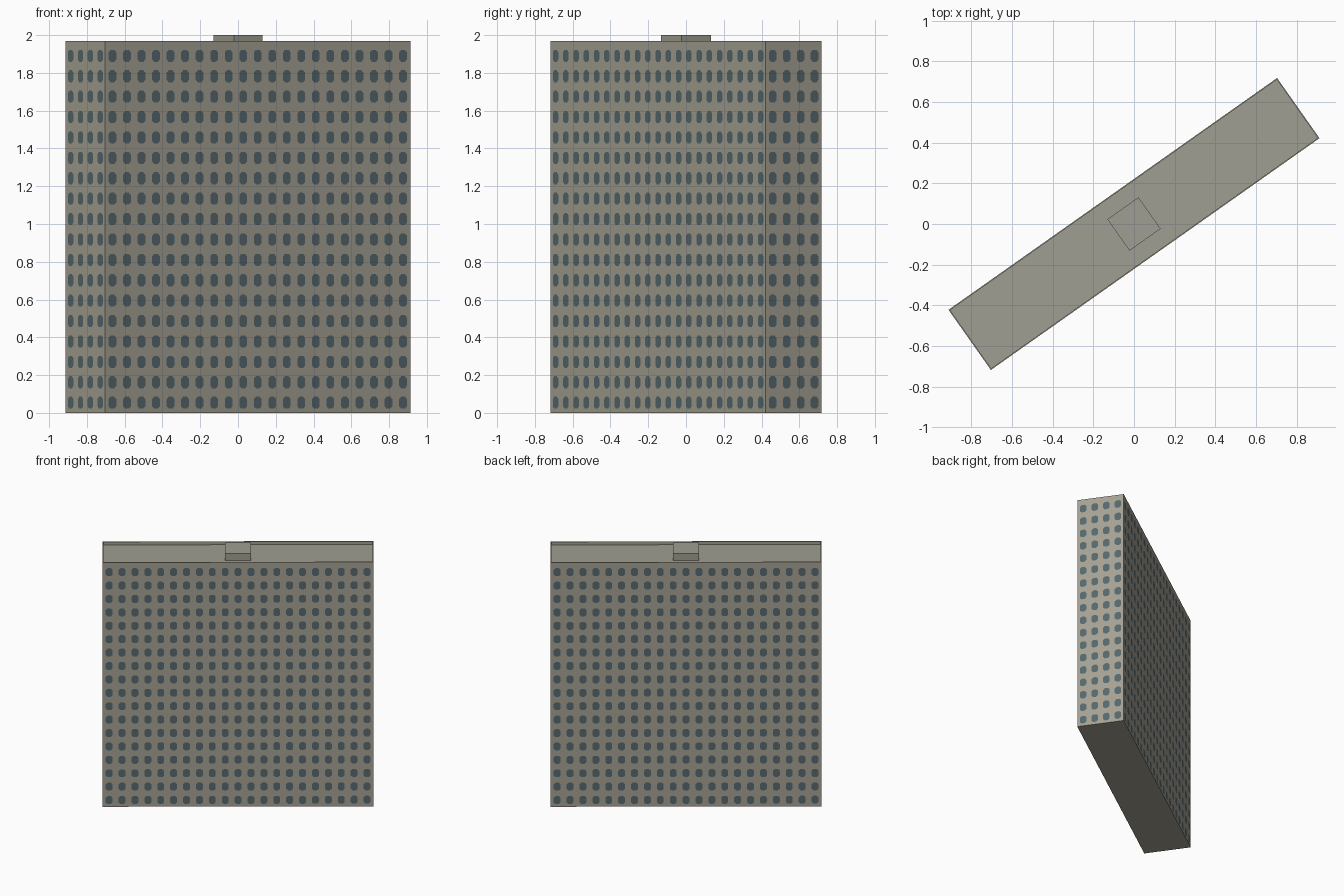
import bpy, bmesh, math
from mathutils import Vector, Matrix

if "Cube" in bpy.data.objects:
    bpy.data.objects.remove(bpy.data.objects["Cube"])

L, W = 1.977, 0.362            # slab length and depth
ROOF, TOP = 1.944, 1.969       # roof deck and parapet top
ROWS = 18
RIM = 0.006
TURN = Matrix.Rotation(math.radians(35.2), 4, 'Z')


def material(name, rgb):
    m = bpy.data.materials.new(name)
    lin = [((c / 255 + 0.055) / 1.055) ** 2.4 for c in rgb]
    m.diffuse_color = (*lin, 1)
    m.use_nodes = True
    m.node_tree.nodes["Principled BSDF"].inputs["Base Color"].default_value = m.diffuse_color
    return m


wall_mat = material("warm grey wall", (165, 161, 147))
glass_mat = material("slate window", (86, 104, 109))
roof_mat = material("grey roof", (160, 159, 146))


def finish(name, bm, mats):
    bmesh.ops.remove_doubles(bm, verts=bm.verts, dist=1e-5)
    bm.transform(TURN)
    me = bpy.data.meshes.new(name)
    bm.to_mesh(me)
    bm.free()
    for m in mats:
        me.materials.append(m)
    ob = bpy.data.objects.new(name, me)
    bpy.context.collection.objects.link(ob)


def add_face(bm, pts, mat=0):
    bm.faces.new([bm.verts.new(p) for p in pts]).material_index = mat


def window_wall(bm, start, direction, length, cols):
    """Wall of cells, each holding a cut-cornered window face."""
    cw, ch = length / cols, ROOF / ROWS
    hw, hh, c = 0.025, 0.032, 0.013

    def P(u, z):
        return start + direction * u + Vector((0, 0, z))

    for i in range(cols):
        for j in range(ROWS):
            u, z = (i + 0.5) * cw, (j + 0.5) * ch
            corner = [P(u + a * cw / 2, z + b * ch / 2)
                      for a, b in ((-1, -1), (1, -1), (1, 1), (-1, 1))]
            octa = [P(u + a, z + b) for a, b in (
                (-hw, -hh + c), (-hw + c, -hh), (hw - c, -hh), (hw, -hh + c),
                (hw, hh - c), (hw - c, hh), (-hw + c, hh), (-hw, hh - c))]
            add_face(bm, octa, 1)
            for k in range(4):
                n = (k + 1) % 4
                add_face(bm, (corner[k], octa[2 * k + 1], octa[2 * k]))
                add_face(bm, (corner[k], corner[n], octa[2 * n], octa[2 * k + 1]))


def ring(hx, hy, z):
    return [Vector((a * hx, b * hy, z)) for a, b in ((-1, -1), (1, -1), (1, 1), (-1, 1))]


# Walls with windows, all four sides, plus parapet and underside
bm = bmesh.new()
base = ring(L / 2, W / 2, 0)
for k in range(4):
    d = base[(k + 1) % 4] - base[k]
    window_wall(bm, base[k], d.normalized(), d.length, 21 if k % 2 == 0 else 4)
add_face(bm, base[::-1])
loops = [ring(L / 2, W / 2, ROOF), ring(L / 2, W / 2, TOP),
         ring(L / 2 - RIM, W / 2 - RIM, TOP), ring(L / 2 - RIM, W / 2 - RIM, ROOF)]
for a, b in zip(loops, loops[1:]):
    for k in range(4):
        n = (k + 1) % 4
        add_face(bm, (a[k], a[n], b[n], b[k]))
finish("tower_walls", bm, [wall_mat, glass_mat])

# Roof deck, sunk behind the parapet
bm = bmesh.new()
add_face(bm, loops[-1])
finish("roof_deck", bm, [roof_mat])

# Rooftop plant box
bm = bmesh.new()
bmesh.ops.create_cube(bm, size=1, matrix=Matrix.Translation((0, 0, (ROOF + 2) / 2))
                      @ Matrix.Diagonal((0.187, 0.189, 2 - ROOF, 1)))
finish("rooftop_box", bm, [roof_mat])
